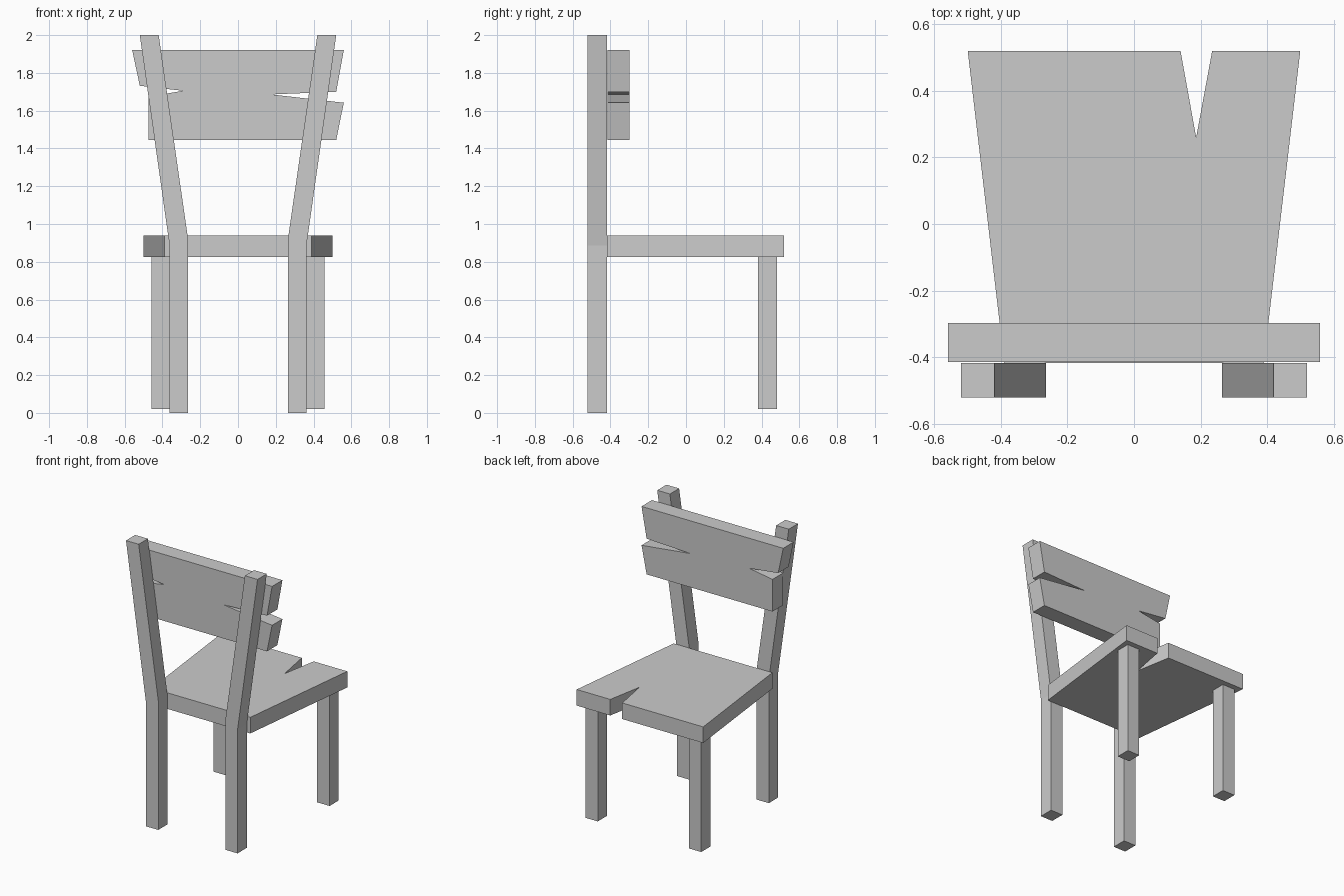
import bpy, bmesh

if "Cube" in bpy.data.objects:
    bpy.data.objects.remove(bpy.data.objects["Cube"])


def prism(name, outline, axis, lo, hi):
    """Extrude a flat outline from lo to hi: axis 'z' uses (x, y), axis 'y' uses (x, z)."""
    def place(p, d):
        return (p[0], p[1], d) if axis == 'z' else (p[0], d, p[1])
    bm = bmesh.new()
    face = bm.faces.new([bm.verts.new(place(p, lo)) for p in outline])
    ext = bmesh.ops.extrude_face_region(bm, geom=[face])
    shift = (0, 0, hi - lo) if axis == 'z' else (0, hi - lo, 0)
    bmesh.ops.translate(bm, vec=shift,
                        verts=[v for v in ext['geom'] if isinstance(v, bmesh.types.BMVert)])
    bmesh.ops.recalc_face_normals(bm, faces=bm.faces[:])
    mesh = bpy.data.meshes.new(name)
    bm.to_mesh(mesh)
    bm.free()
    obj = bpy.data.objects.new(name, mesh)
    bpy.context.collection.objects.link(obj)
    return obj


def mirror_x(obj):
    obj.modifiers.new("mirror", 'MIRROR').use_axis[0] = True


# Tapered seat with a split in one edge
prism("seat", [(-0.39, -0.418), (0.39, -0.418), (0.5, 0.52), (0.235, 0.52),
               (0.187, 0.26), (0.14, 0.52), (-0.5, 0.52)], 'z', 0.825, 0.94)

# Cracked backrest board
prism("backrest", [(-0.56, 1.92), (-0.52, 1.732), (-0.29, 1.705), (-0.475, 1.675),
                   (-0.475, 1.445), (0.52, 1.445), (0.56, 1.642), (0.175, 1.686),
                   (0.52, 1.7), (0.56, 1.92)], 'y', -0.415, -0.298)

# Posts that run from the floor past the backrest, leaning outwards above the seat
mirror_x(prism("back_post", [(0.265, 0), (0.362, 0), (0.362, 0.885), (0.52, 2),
                             (0.42, 2), (0.265, 0.925)], 'y', -0.522, -0.418))

# Short straight legs
mirror_x(prism("front_leg", [(0.36, 0.38), (0.458, 0.38), (0.458, 0.482),
                             (0.36, 0.482)], 'z', 0.02, 0.825))
